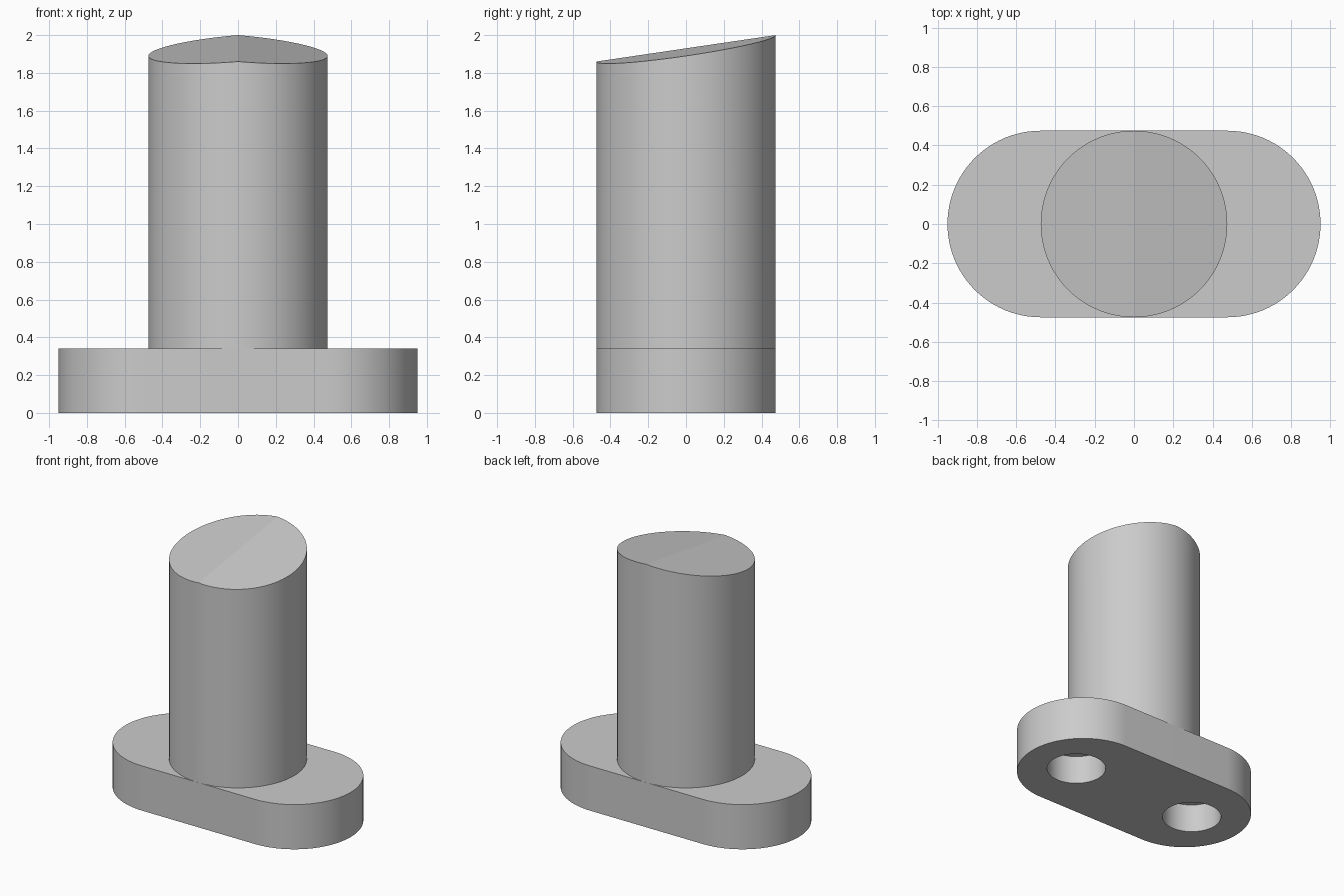
import bpy
import bmesh
from math import sin, cos, pi, radians

if "Cube" in bpy.data.objects:
    bpy.data.objects.remove(bpy.data.objects["Cube"], do_unlink=True)

R = 0.475            # post radius and half width of the base
BASE_H = 0.34
HOLE_X, HOLE_R, HOLE_DEPTH = 0.54, 0.21, 0.22
SEGMENTS = 96

grey = bpy.data.materials.new("light grey")
grey.use_nodes = True
colour = (0.6, 0.6, 0.6, 1)
grey.diffuse_color = colour
grey.node_tree.nodes["Principled BSDF"].inputs["Base Color"].default_value = colour


def arc(cx, radius, start, end, steps):
    """Points along a circular arc centred on (cx, 0)."""
    angles = [start + (end - start) * i / steps for i in range(steps + 1)]
    return [(cx + radius * cos(a), radius * sin(a)) for a in angles]


def prism(name, outline, bottom, top, ridge=None):
    """Closed prism whose top height is top(x, y); ridge splits the cap."""
    bm = bmesh.new()
    low = [bm.verts.new((x, y, bottom)) for x, y in outline]
    high = [bm.verts.new((x, y, top(x, y))) for x, y in outline]
    n = len(outline)
    for i in range(n):
        j = (i + 1) % n
        bm.faces.new((low[i], low[j], high[j], high[i]))
    bm.faces.new(low[::-1])
    if ridge:
        a, b = ridge
        bm.faces.new(high[a:b + 1])
        bm.faces.new(high[b:] + high[:a + 1])
    else:
        bm.faces.new(high)
    mesh = bpy.data.meshes.new(name)
    bm.to_mesh(mesh)
    bm.free()
    obj = bpy.data.objects.new(name, mesh)
    bpy.context.collection.objects.link(obj)
    mesh.materials.append(grey)
    return obj


def activate(obj):
    bpy.ops.object.select_all(action="DESELECT")
    obj.select_set(True)
    bpy.context.view_layer.objects.active = obj


def roof(x, y):
    """Gabled cap: ridge rises to the back and falls away to each side."""
    return 1.93 + 0.07 * y / R - 0.04 * abs(x) / R


# Round post with the sloping ridged top
circle = arc(0, R, 0, 2 * pi, SEGMENTS)[:-1]
post = prism("post", circle, BASE_H, roof,
             ridge=(SEGMENTS // 4, 3 * SEGMENTS // 4))

# Slot-shaped base plate
slot = (arc(R, R, -pi / 2, pi / 2, SEGMENTS // 2)
        + arc(-R, R, pi / 2, 3 * pi / 2, SEGMENTS // 2))
base = prism("base_plate", slot, 0, lambda x, y: BASE_H)

# Two blind holes in the underside
for side in (-1, 1):
    ring = arc(side * HOLE_X, HOLE_R, 0, 2 * pi, SEGMENTS)[:-1]
    cutter = prism("hole_cutter", ring, -0.1, lambda x, y: HOLE_DEPTH)
    cutter.hide_render = True
    cut = base.modifiers.new("hole", "BOOLEAN")
    cut.operation = "DIFFERENCE"
    cut.solver = "EXACT"
    cut.object = cutter
    activate(base)
    bpy.ops.object.modifier_apply(modifier=cut.name)
    bpy.data.objects.remove(cutter, do_unlink=True)

# Smooth walls, with sharp rims and a sharp ridge
for obj in (post, base):
    activate(obj)
    bpy.ops.object.shade_smooth_by_angle(angle=radians(30))
ridge_edges = [e for e in post.data.edges
               if all(abs(post.data.vertices[v].co.x) < 0.001 for v in e.vertices)
               and all(post.data.vertices[v].co.z > 1 for v in e.vertices)]
for edge in ridge_edges:
    edge.use_edge_sharp = True
